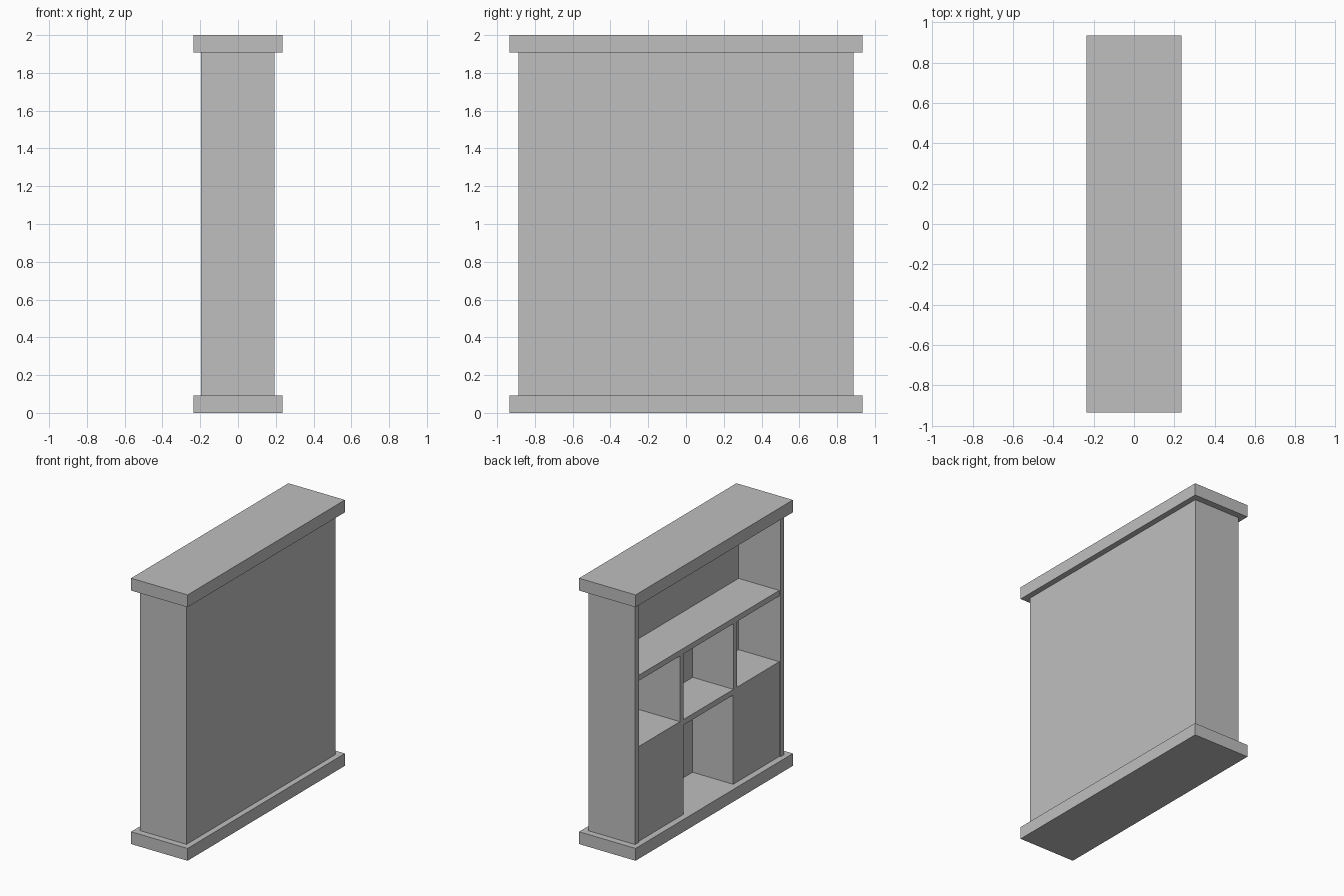
import bpy

cube = bpy.data.objects.get("Cube")
if cube:
    bpy.data.objects.remove(cube, do_unlink=True)

# One plain grey for the whole shelf unit
grey = bpy.data.materials.new("plain_grey")
grey.use_nodes = True
COLOUR = (0.52, 0.52, 0.52, 1)
grey.diffuse_color = COLOUR
grey.node_tree.nodes["Principled BSDF"].inputs["Base Color"].default_value = COLOUR


def box(name, x, y, z):
    """Box spanning the (low, high) pair on each axis."""
    spans = (x, y, z)
    bpy.ops.mesh.primitive_cube_add(size=1, location=[(a + b) / 2 for a, b in spans])
    ob = bpy.context.object
    ob.name = name
    ob.scale = [b - a for a, b in spans]
    bpy.ops.object.transform_apply(location=False, rotation=False, scale=True)
    ob.data.materials.append(grey)
    return ob


def span(a, b, side):
    """Mirror a span along y."""
    return tuple(sorted((a * side, b * side)))


# Main measures
SLAB_X, SLAB_Y, SLAB_H, TOP = 0.235, 0.935, 0.093, 2.0
OUTER, INNER = 0.886, 0.842
OPEN_X, RECESS_X, BACK_X, REAR_X = -0.197, -0.187, 0.152, 0.192
LOW_SHELF, HIGH_SHELF = (0.764, 0.806), (1.300, 1.342)
BODY = (SLAB_H, TOP - SLAB_H)

# Plinth and cornice
for name, z in (("base_slab", (0, SLAB_H)), ("top_slab", (TOP - SLAB_H, TOP))):
    box(name, (-SLAB_X, SLAB_X), (-SLAB_Y, SLAB_Y), z)

# Closed back and the two shelves
box("back_panel", (BACK_X, REAR_X), (-INNER, INNER), BODY)
for name, z in (("lower_shelf", LOW_SHELF), ("upper_shelf", HIGH_SHELF)):
    box(name, (RECESS_X, BACK_X), (-INNER, INNER), z)

# Mirrored ends, middle-row dividers and closed cupboards
for side, end in ((1, "rear"), (-1, "front")):
    box(end + "_side_panel", (OPEN_X, REAR_X), span(INNER, OUTER, side), BODY)
    box(end + "_divider", (RECESS_X, BACK_X), span(0.297, 0.339, side),
        (LOW_SHELF[1], HIGH_SHELF[0]))
    box(end + "_cupboard", (RECESS_X, BACK_X), span(0.294, INNER, side),
        (SLAB_H, LOW_SHELF[0]))
